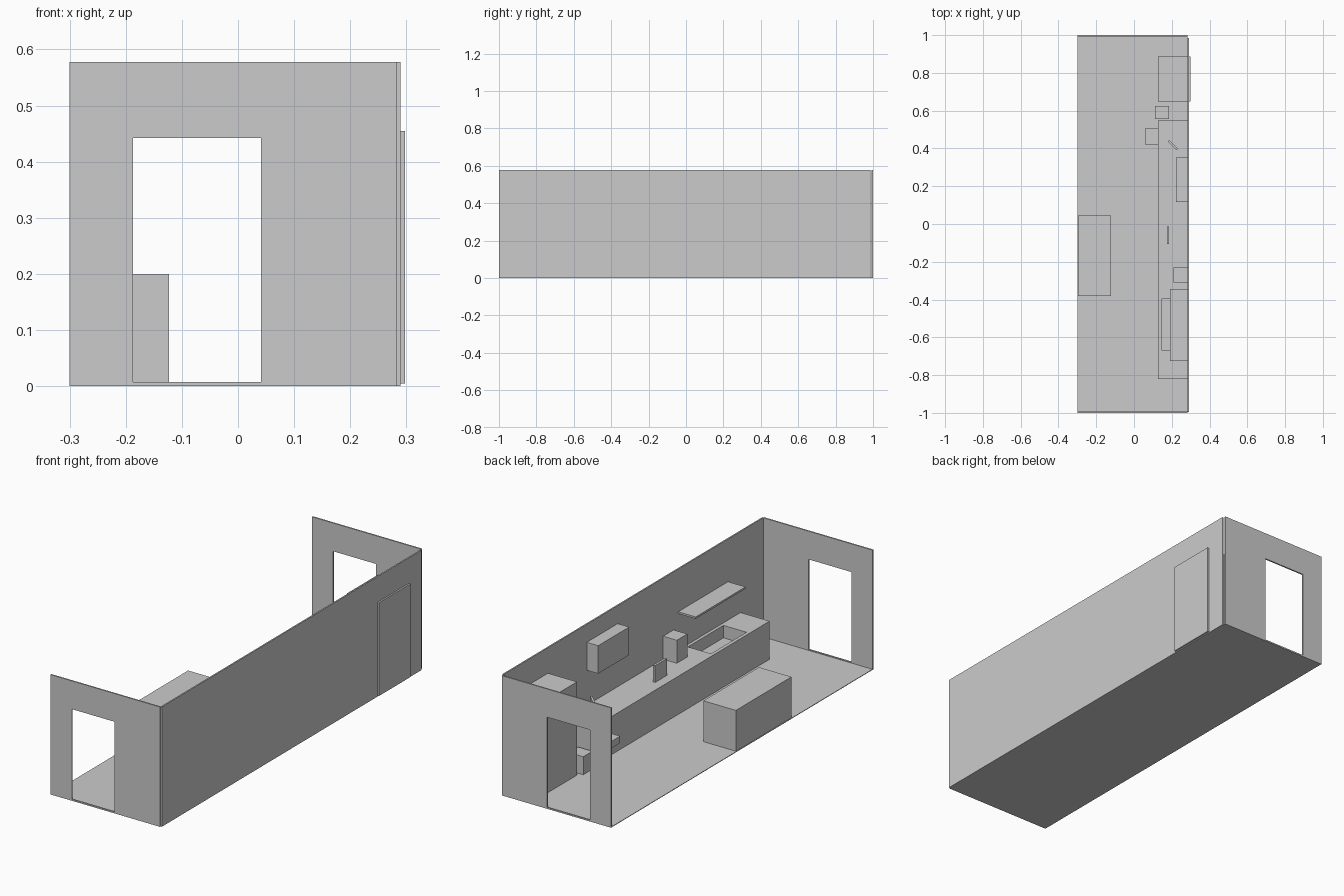
import bpy
import bmesh
from math import radians
from mathutils import Matrix

if "Cube" in bpy.data.objects:
    bpy.data.objects.remove(bpy.data.objects["Cube"])


def finish(name, bm):
    bmesh.ops.recalc_face_normals(bm, faces=bm.faces)
    mesh = bpy.data.meshes.new(name)
    bm.to_mesh(mesh)
    bm.free()
    ob = bpy.data.objects.new(name, mesh)
    bpy.context.collection.objects.link(ob)
    return ob


def box(name, x, y, z, turn=0):
    """Box from (min, max) ranges, turned about its own vertical axis."""
    bm = bmesh.new()
    bmesh.ops.create_cube(bm, size=1)
    size = Matrix.Diagonal((x[1] - x[0], y[1] - y[0], z[1] - z[0], 1))
    mid = Matrix.Translation((sum(x) / 2, sum(y) / 2, sum(z) / 2))
    bm.transform(mid @ Matrix.Rotation(radians(turn), 4, 'Z') @ size)
    return finish(name, bm)


def framed(name, outer, inner, to_space, depth):
    """Rectangle with a rectangular hole, extruded through depth."""
    bm = bmesh.new()

    def ring(r):
        (a0, a1), (b0, b1) = r
        return [bm.verts.new(to_space(a, b)) for a, b in
                ((a0, b0), (a1, b0), (a1, b1), (a0, b1))]
    o, i = ring(outer), ring(inner)
    faces = [bm.faces.new((o[k], o[(k + 1) % 4], i[(k + 1) % 4], i[k]))
             for k in range(4)]
    ext = bmesh.ops.extrude_face_region(bm, geom=faces, use_keep_orig=True)
    moved = [g for g in ext['geom'] if isinstance(g, bmesh.types.BMVert)]
    bmesh.ops.translate(bm, verts=moved, vec=depth)
    return finish(name, bm)


# Room shell
TOP = 0.578
FLOOR = 0.003
X1 = 0.283
box("floor", (-0.3, X1), (-1, 1), (0, FLOOR))
box("long_wall", (X1, 0.29), (-0.995, 0.986), (0, TOP))
for name, y in (("front_wall", -1), ("back_wall", 0.993)):
    framed(name, ((-0.3, X1), (0, TOP)), ((-0.187, 0.041), (0.007, 0.442)),
           lambda a, b: (a, y, b), (0, 0.007, 0))

# Counter with sink recess
COUNTER = 0.187
SINK_X, SINK_Y = (0.145, 0.268), (-0.668, -0.397)
DEPTH = 0.06
counter = box("counter", (0.128, X1), (-0.82, 0.548), (FLOOR, COUNTER))
cutter = box("sink_cutter", SINK_X, SINK_Y, (COUNTER - DEPTH, COUNTER + 0.05))
cutter.hide_render = True
cutter.hide_viewport = True
cut = counter.modifiers.new("sink", 'BOOLEAN')
cut.object = cutter
cut.operation = 'DIFFERENCE'
cut.solver = 'EXACT'

# Furniture and fittings
box("table", (-0.297, -0.123), (-0.38, 0.044), (FLOOR, 0.2))
box("refrigerator", (0.128, 0.298), (0.648, 0.888), (0.005, 0.455))
box("waste_bin", (0.11, 0.185), (0.556, 0.626), (FLOOR, 0.09))
box("open_drawer", (0.057, 0.128), (0.42, 0.505), (0.092, 0.125))
box("wall_shelf", (0.19, X1), (-0.725, -0.345), (0.363, 0.372))
box("wall_cabinet", (0.222, X1), (0.116, 0.352), (0.356, 0.491))
box("coffee_maker", (0.21, X1), (-0.31, -0.23), (COUNTER, 0.298))

# Upright screens on the counter
box("screen", (0.174, 0.185), (-0.105, -0.013), (COUNTER, 0.268))
box("angled_screen", (0.201, 0.211), (0.385, 0.45), (COUNTER, 0.262), 45)
